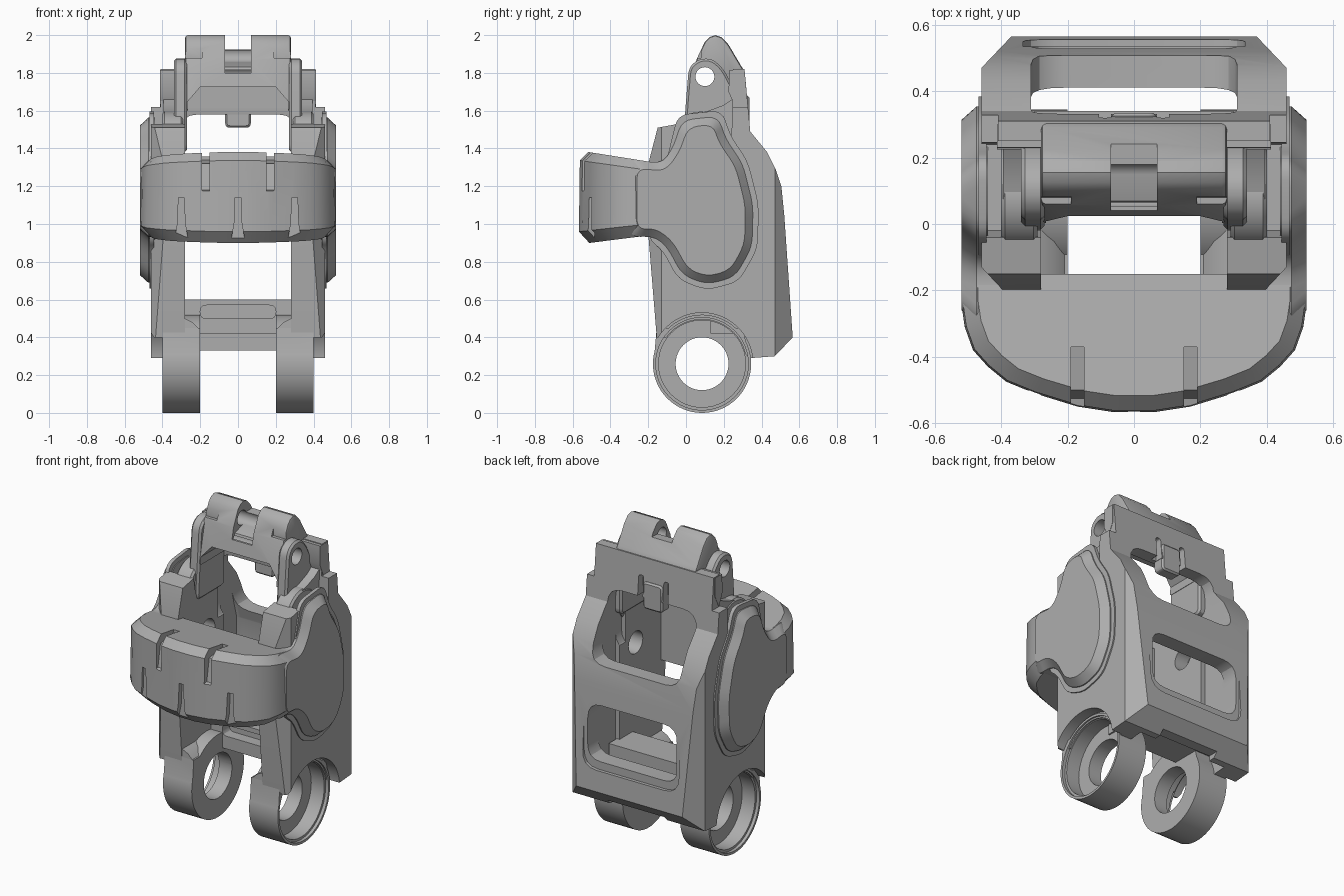
import bpy, bmesh, math
from mathutils import Vector

cube = bpy.data.objects.get("Cube")
if cube:
    bpy.data.objects.remove(cube, do_unlink=True)

grey = bpy.data.materials.new("satin_grey")
grey.use_nodes = True
grey.diffuse_color = (0.42, 0.42, 0.42, 1)
grey.node_tree.nodes["Principled BSDF"].inputs["Base Color"].default_value = grey.diffuse_color


def loft(name, loops):
    """Skin a list of matching closed loops and cap both ends."""
    bm = bmesh.new()
    rings = [[bm.verts.new(p) for p in loop] for loop in loops]
    bm.faces.new(rings[0])
    bm.faces.new(rings[-1])
    for a, b in zip(rings, rings[1:]):
        for i in range(len(a)):
            j = (i + 1) % len(a)
            bm.faces.new((a[i], a[j], b[j], b[i]))
    bmesh.ops.recalc_face_normals(bm, faces=bm.faces)
    mesh = bpy.data.meshes.new(name)
    bm.to_mesh(mesh)
    bm.free()
    mesh.materials.append(grey)
    ob = bpy.data.objects.new(name, mesh)
    bpy.context.collection.objects.link(ob)
    return ob


def prism(name, pts, axis, a, b):
    """Extrude a closed outline along an axis from a to b."""
    place = {"x": lambda p, t: (t, p[0], p[1]),
             "y": lambda p, t: (p[0], t, p[1]),
             "z": lambda p, t: (p[0], p[1], t)}[axis]
    return loft(name, [[place(p, t) for p in pts] for t in (a, b)])


def rounded(pts, r, n=4):
    """Round every corner of an outline."""
    out = []
    for i, p in enumerate(pts):
        p, q, s = Vector(p), Vector(pts[i - 1]), Vector(pts[(i + 1) % len(pts)])
        u = p + (q - p).normalized() * min(r, (q - p).length * 0.45)
        v = p + (s - p).normalized() * min(r, (s - p).length * 0.45)
        for k in range(n + 1):
            t = k / n
            out.append(tuple(u * (1 - t) ** 2 + p * 2 * t * (1 - t) + v * t * t))
    return out


def inset(pts, d):
    """Shrink a clockwise outline by d with mitred corners."""
    out = []
    for i, p in enumerate(pts):
        p = Vector(p)
        e = (p - Vector(pts[i - 1])).normalized()
        f = (Vector(pts[(i + 1) % len(pts)]) - p).normalized()
        n, m = Vector((e.y, -e.x)), Vector((f.y, -f.x))
        out.append(tuple(p + (n + m) * d / (1 + n.dot(m))))
    return out


def circle(cy, cz, r, n=48):
    return [(cy + r * math.cos(math.tau * i / n), cz + r * math.sin(math.tau * i / n)) for i in range(n)]


def rect(x0, x1, z0, z1):
    return [(x0, z0), (x1, z0), (x1, z1), (x0, z1)]


def mirrored(half):
    return half + [(-x, y) for x, y in reversed(half)]


def apply_mod(ob, kind, **settings):
    mod = ob.modifiers.new(kind.lower(), kind)
    for key, value in settings.items():
        setattr(mod, key, value)
    deps = bpy.context.evaluated_depsgraph_get()
    mesh = bpy.data.meshes.new_from_object(ob.evaluated_get(deps))
    ob.modifiers.clear()
    ob.data = mesh


def combine(ob, tool, operation="DIFFERENCE"):
    apply_mod(ob, "BOOLEAN", object=tool, operation=operation, solver="EXACT")
    bpy.data.objects.remove(tool, do_unlink=True)


def cut(ob, pts, axis, a, b):
    combine(ob, prism("cutter", pts, axis, a, b))


def bevel(ob, width, segments=1):
    apply_mod(ob, "BEVEL", width=width, segments=segments,
              limit_method="ANGLE", angle_limit=math.radians(50))


parts = []
RING = (0.085, 0.26)
PIN = (0.1, 1.78)

# Main frame: two side walls and the curved back panel
side = [(-.155, .4), (-.2, .95), (-.21, 1.28), (-.15, 1.51), (-.04, 1.53), (-.02, 1.42),
        (.24, 1.42), (.25, 1.82), (.31, 1.82), (.34, 1.49), (.43, 1.38), (.475, 1.29), (.505, 1.2),
        (.52, 1.05), (.565, .4), (.47, .3), (.34, .29), (.2, .4)]
frame = prism("frame", side, "x", -.6, .6)
plan = mirrored([(.36, .575), (.46, .47), (.46, -.13), (.38, -.215)])
combine(frame, prism("plan", plan, "z", -1, 3), "INTERSECT")
inner = [(-.5, -.1), (.43, -.1), (.43, 1.1), (.38, 1.28), (.27, 1.45), (.245, 1.6), (.245, 2.1), (-.5, 2.1)]
cut(frame, inner, "x", -.28, .28)
cut(frame, [(.26, 0)] + inner[1:5] + [(.26, 1.4)], "x", -.31, .31)
for s in (-1, 1):
    cut(frame, rect(s * .41, s * .7, 1.62, 2.1), "y", -.5, .8)
    cut(frame, circle(*RING, .27), "x", s * .39, s * .7)
    cut(frame, circle(*RING, .235), "x", s * .27, s * .7)
    cut(frame, circle(.1, 1.15, .07, 32), "x", s * .2, s * .37)
    cut(frame, rounded(rect(s * .07, s * .105, 1.45, 1.71), .017), "y", .28, .5)

# Back windows, with a shallow stepped rim on the lower one
cut(frame, rounded(rect(-.31, .31, .58, .93), .09), "y", .3, .8)
cut(frame, rounded(rect(-.335, .335, .53, .96), .1), "y", .535, .8)
cut(frame, rounded(rect(-.31, .31, 1.17, 1.58), .1), "y", .2, .8)
cut(frame, rect(-.2, .2, .2, .33), "y", .3, .8)
parts.append(frame)

# Slotted bar joining the walls above the leg rings
bar = prism("cross_bar", rect(.13, .34, .42, .6), "x", -.3, .3)
cut(bar, rounded(rect(-.2, .2, .5, .57), .033), "y", 0, .2)
parts.append(bar)

# Tongue hanging into the upper window
tongue = prism("back_tongue", rounded(rect(-.068, .068, 1.51, 1.68), .025), "y", .255, .335)
bevel(tongue, .01)
parts.append(tongue)

# Front bumper: curved plan lofted upwards with chamfered rims
outline = mirrored([(.52, -.15), (.52, -.24), (.51, -.31), (.485, -.38), (.44, -.43), (.385, -.475),
                    (.3, -.51), (.17, -.55), (.06, -.567)])


def bumper_loop(d, top, rise):
    loop = []
    for x, y in outline:
        z = (1.32 - .14 * (y + .13) if top else .94 + .11 * (y + .2)) + rise
        loop.append((x * (1 - d / .52), -.15 + (y + .15) * (1 - d / .417), z))
    return loop


bumper = loft("front_bumper", [bumper_loop(.055, False, 0), bumper_loop(0, False, .06),
                               bumper_loop(.005, True, -.045), bumper_loop(.05, True, 0)])

# Bumper grooves: narrow on top, flared at the bottom
groove = [(-.37, 1.5), (-.37, 1.34), (-.5, 1.32), (-.525, 1.18), (-.65, 1.15), (-.65, 1.5)]
for x in (-.17, .17):
    cut(bumper, groove, "x", x - .02, x + .02)
notch = mirrored([(.015, 1.14), (.02, 1.0), (.06, .8)])
for x, depth in ((-.3, -.485), (0, -.535), (.3, -.485)):
    cut(bumper, [(x + px, pz) for px, pz in notch], "y", -.8, depth)
parts.append(bumper)

# Clockwise cheek outline
cheek_side = [(-.3, 1.344), (-.13, 1.32), (-.07, 1.4), (-.02, 1.55), (.17, 1.57), (.21, 1.45), (.3, 1.32),
              (.355, 1.1), (.35, .88), (.26, .72), (.11, .68), (-.02, .73), (-.1, .88), (-.17, .935), (-.3, .93)]

for s, label in ((-1, "right"), (1, "left")):
    # Side cheek with a wide chamfer around its outer face
    levels = ((.3, 0), (.475, 0), (.52, .04))
    cheek = loft(label + "_cheek", [[(s * x, y, z) for y, z in rounded(inset(cheek_side, d), .06)]
                                    for x, d in levels])
    cut(cheek, mirrored([(.28, -.15), (.44, -.08), (.44, .7)]), "z", -1, 3)
    parts.append(cheek)

    # Thin raised seat around the cheek
    seat = rounded(inset(cheek_side[3:14], -.03), .06)
    parts.append(prism(label + "_cheek_seat", seat, "x", s * .445, s * .468))

    # Lower leg ring with a stepped bore
    leg = prism(label + "_leg_ring", circle(*RING, .26, 64), "x", s * .2, s * .4)
    neck = [(-.17, .28), (-.155, .45), (.3, .45), (.34, .28)]
    combine(leg, prism("neck", neck, "x", s * .2, s * .4), "UNION")
    cut(leg, mirrored([(.28, .62), (.2, .41), (.2, .8)]), "y", -.5, .6)
    for radius, start in ((.14, 0), (.23, .29), (.245, .38)):
        cut(leg, circle(*RING, radius), "x", s * start, s * .6)
    parts.append(leg)

    # Gusset widening the wall towards the leg
    gusset = [(s * x, z) for x, z in ((.2, .41), (.21, .45), (.24, .48), (.282, .5), (.282, .41))]
    parts.append(prism(label + "_leg_gusset", gusset, "y", -.155, .3))

    # Pivot disc inside the cheek
    disc = prism(label + "_pivot_disc", circle(.08, 1.44, .155), "x", s * .29, s * .4)
    bevel(disc, .012)
    parts.append(disc)

    # Shoulder sweeping from the disc up to the back panel
    shoulder = [(.02, 1.42), (.04, 1.58), (.12, 1.6), (.2, 1.63), (.26, 1.67), (.26, 1.42)]
    parts.append(prism(label + "_shoulder", shoulder, "x", s * .285, s * .395))

    # Hinge arm rising from the side wall
    arm_side = [(-.02, 1.38), (0, 1.65), (.015, 1.83), (.07, 1.875), (.14, 1.875), (.2, 1.82), (.26, 1.7), (.26, 1.38)]
    arm = prism(label + "_hinge_arm", rounded(arm_side, .04), "x", s * .27, s * .34)
    bevel(arm, .012)
    cut(arm, circle(*PIN, .05), "x", 0, s * .6)
    parts.append(arm)

    # Wing beside the hinge
    wing_side = [(.26, 1.62), (.225, 1.7), (.23, 1.815), (.3, 1.815), (.3, 1.7)]
    parts.append(prism(label + "_wing", wing_side, "x", s * .27, s * .412))

# Hinge block with two lugs and an arched underside
lug_side = [(0, 1.6), (.01, 1.66), (.055, 1.87), (.1, 1.965), (.125, 1.99), (.155, 2), (.19, 1.988),
            (.225, 1.95), (.29, 1.84), (.31, 1.81), (.26, 1.8), (.26, 1.6)]
hinge = prism("hinge_block", lug_side, "x", -.28, .28)
bevel(hinge, .015, 2)
cut(hinge, mirrored([(.265, 1.3), (.265, 1.65), (.2, 1.725)]), "y", -.2, .245)
steps = [(-.2, 1.8), (.06, 1.8), (.07, 1.83), (.16, 1.86), (.17, 1.92), (.4, 1.93), (.4, 2.2), (-.2, 2.2)]
cut(hinge, steps, "x", -.07, .07)
for s in (-1, 1):
    cut(hinge, [(-.2, 1.88), (.08, 1.88), (.1, 2.2), (-.2, 2.2)], "x", s * .19, s * .4)
cut(hinge, circle(*PIN, .05), "x", -.6, .6)
cut(hinge, circle(.14, 1.9, .045, 32), "x", -.16, .16)
parts.append(hinge)

for ob in parts:
    bpy.ops.object.select_all(action="DESELECT")
    ob.select_set(True)
    bpy.context.view_layer.objects.active = ob
    bpy.ops.object.shade_smooth_by_angle(angle=math.radians(28))
